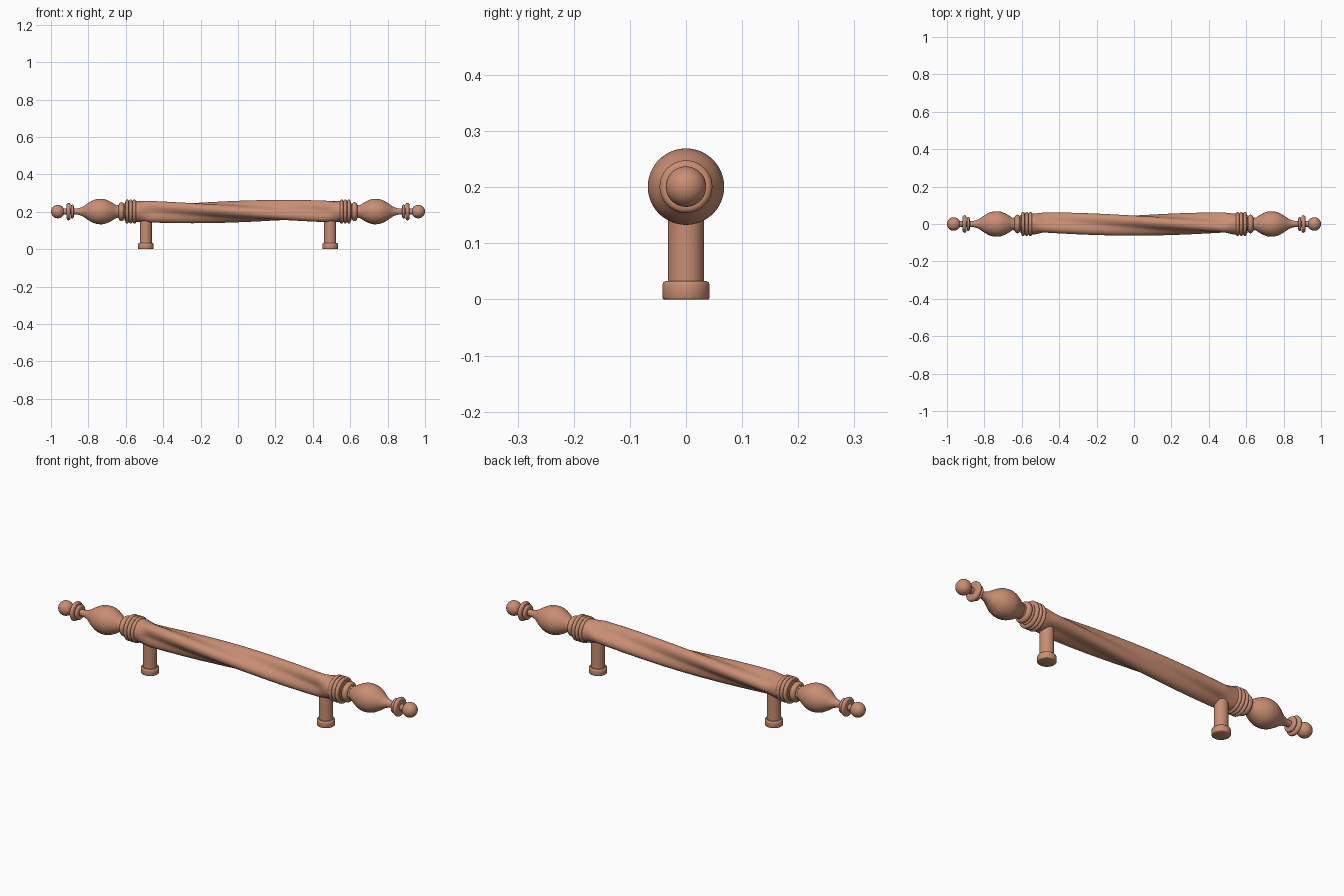
import bpy, bmesh, math
from mathutils import Matrix, Vector

cube = bpy.data.objects.get("Cube")
if cube:
    bpy.data.objects.remove(cube)

AXIS = 0.201   # height of the bar
POST_X = 0.493

copper = bpy.data.materials.new("copper")
copper.use_nodes = True
copper.diffuse_color = (0.58, 0.27, 0.17, 1)
copper.node_tree.nodes["Principled BSDF"].inputs["Base Color"].default_value = copper.diffuse_color


def loft(name, rings, matrix, sharp=40):
    """Skin a list of (distance, radius function of angle) along local z."""
    segs = 48
    bm = bmesh.new()
    loops = []
    for d, radius in rings:
        angles = [2 * math.pi * i / segs for i in range(segs)]
        loops.append([bm.verts.new((radius(a) * math.cos(a), radius(a) * math.sin(a), d)) for a in angles])
    for low, high in zip(loops, loops[1:]):
        for i in range(segs):
            j = (i + 1) % segs
            bm.faces.new((low[i], low[j], high[j], high[i]))
    bm.faces.new(loops[0][::-1])
    bm.faces.new(loops[-1])
    bmesh.ops.transform(bm, matrix=matrix, verts=bm.verts)
    bmesh.ops.recalc_face_normals(bm, faces=bm.faces)
    mesh = bpy.data.meshes.new(name)
    bm.to_mesh(mesh)
    bm.free()
    mesh.materials.append(copper)
    obj = bpy.data.objects.new(name, mesh)
    bpy.context.collection.objects.link(obj)
    bpy.ops.object.select_all(action="DESELECT")
    obj.select_set(True)
    bpy.context.view_layer.objects.active = obj
    bpy.ops.object.shade_smooth_by_angle(angle=math.radians(sharp))
    return obj


def lathe(name, profile, matrix, sharp=40):
    return loft(name, [(d, lambda a, r=r: r) for d, r in profile], matrix, sharp)


def disc(centre, half, radius):
    """Profile of a disc with a rounded rim."""
    steps = [math.pi * i / 10 for i in range(11)]
    return [(centre - half * math.cos(t), radius - half + half * math.sin(t)) for t in steps]


def smooth_profile(points, steps=8):
    """Catmull-Rom curve through the profile points."""
    p = [Vector(q) for q in [points[0]] + points + [points[-1]]]
    out = []
    for a, b, c, d in zip(p, p[1:], p[2:], p[3:]):
        for i in range(steps):
            t = i / steps
            q = 0.5 * (2 * b + (c - a) * t + (2 * a - 5 * b + 4 * c - d) * t**2
                       + (3 * b - a - 3 * c + d) * t**3)
            out.append((q.x, q.y))
    return out + [points[-1]]


def along_x(sign):
    """Local z points to +x or -x; local x points to +y when sign is +1."""
    cols = Matrix(((0, 0, sign), (1, 0, 0), (0, 1, 0))).to_4x4()
    return Matrix.Translation((0, 0, AXIS)) @ cols


# Twisted three-lobed bar, fading to round at both ends
def lobed(x):
    fade = min(1, max(0, (0.54 - abs(x)) / 0.08))
    fade = fade * fade * (3 - 2 * fade)
    turn = math.radians(122.4) * x
    return lambda a: 0.056 - 0.004 * fade - 0.0105 * fade * math.cos(3 * (a - turn))


END, COUNT = 0.55, 110
stations = [-END + 2 * END * i / COUNT for i in range(COUNT + 1)]
loft("twisted_bar", [(x, lobed(x)) for x in stations], along_x(1))

for side, sign in (("left", 1), ("right", -1)):
    m = along_x(sign)
    # Collar: three discs on a core, then a smaller ring
    lathe(side + "_collar_core", [(0.53, 0.05), (0.605, 0.05), (0.607, 0.038), (0.645, 0.034)], m)
    for i in range(3):
        lathe(f"{side}_collar_disc_{i + 1}", disc(0.554 + 0.0195 * i, 0.009, 0.064), m)
    lathe(side + "_collar_ring", disc(0.623, 0.015, 0.05), m)

    # Bulb with its slender neck
    bulb = [(0.63, 0.03), (0.65, 0.034), (0.68, 0.052), (0.71, 0.065), (0.738, 0.068),
            (0.77, 0.062), (0.80, 0.046), (0.825, 0.029), (0.845, 0.02), (0.87, 0.016), (0.945, 0.016)]
    lathe(side + "_bulb", smooth_profile(bulb), m)

    # Tip rings and end ball
    lathe(side + "_tip_ring_inner", disc(0.886, 0.008, 0.037), m)
    lathe(side + "_tip_ring_outer", disc(0.906, 0.010, 0.047), m)
    ball = [(0.964 - 0.036 * math.cos(t), max(0.0005, 0.036 * math.sin(t)))
            for t in (math.pi * i / 24 for i in range(25))]
    lathe(side + "_end_ball", ball, m)

    # Mounting post and its rounded foot
    stand = Matrix.Translation((sign * POST_X, 0, 0))
    lathe(side + "_post", [(0.01, 0.032), (AXIS - 0.01, 0.032)], stand)
    foot = [(0, 0.039), (0.001, 0.041), (0.003, 0.042), (0.026, 0.042), (0.030, 0.0405), (0.033, 0.037), (0.033, 0.03)]
    lathe(side + "_foot", foot, stand)
